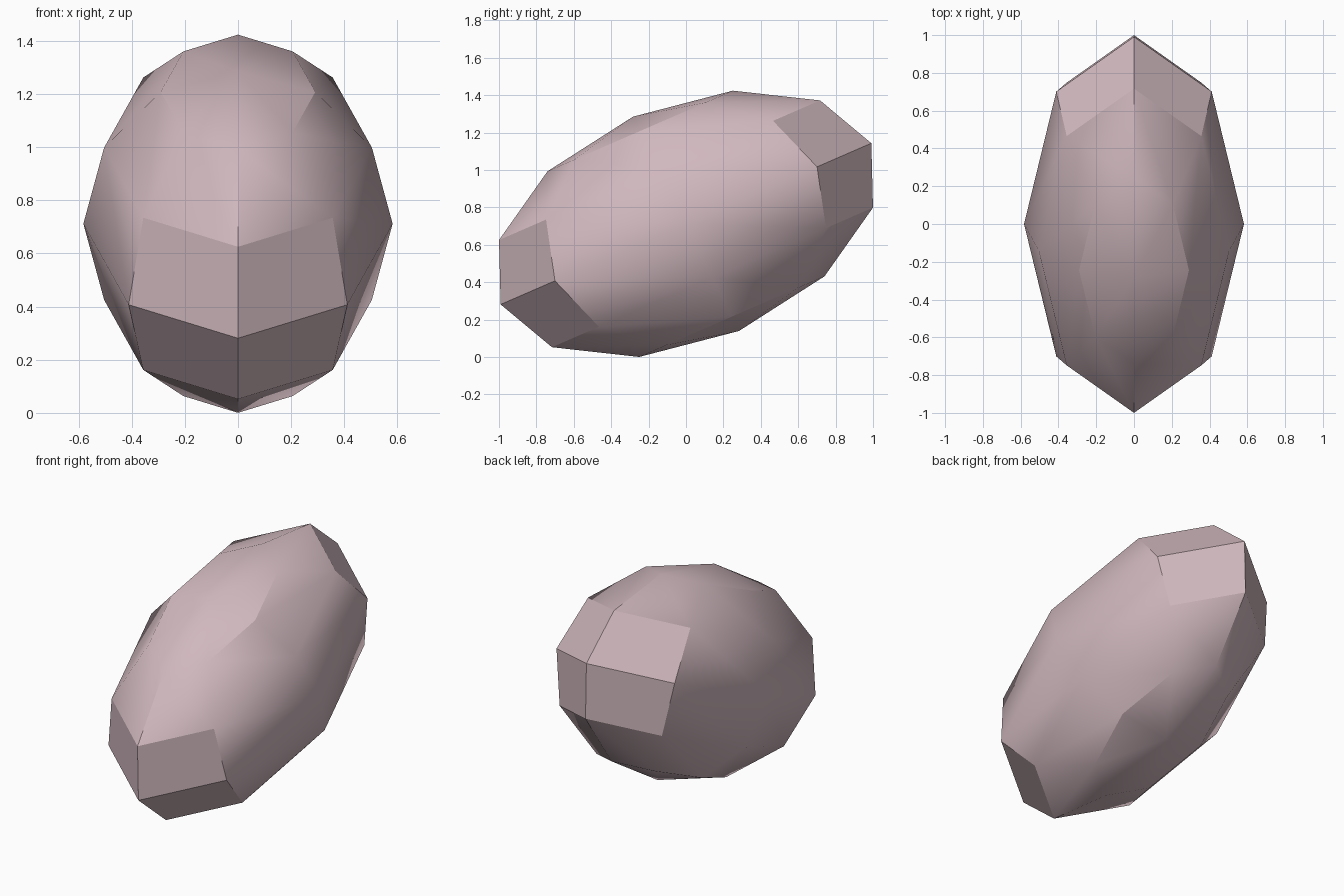
import bpy
import bmesh
import math
from mathutils import Matrix

cube = bpy.data.objects.get("Cube")
if cube:
    bpy.data.objects.remove(cube, do_unlink=True)

# Dusty pink surface
pink = bpy.data.materials.new("dusty_pink")
pink.use_nodes = True
colour = (0.63, 0.48, 0.515, 1.0)
pink.diffuse_color = colour
pink.node_tree.nodes["Principled BSDF"].inputs["Base Color"].default_value = colour

# Tilted long ellipsoid: columns are the side, long and pole half-axes, then the centre
half_width, centre_z = 0.582, 0.712
long_axis = (0.991, 0.431)
pole_axis = (-0.283, 0.573)
shape = Matrix((
    (half_width, 0, 0, 0),
    (0, long_axis[0], pole_axis[0], 0),
    (0, long_axis[1], pole_axis[1], centre_z),
    (0, 0, 0, 1),
))

mesh = bpy.data.meshes.new("pebble_body")
bm = bmesh.new()
bmesh.ops.create_uvsphere(bm, u_segments=8, v_segments=6, radius=1.0)
bmesh.ops.transform(bm, matrix=shape, verts=bm.verts)
bmesh.ops.recalc_face_normals(bm, faces=bm.faces)
bm.to_mesh(mesh)
bm.free()
mesh.materials.append(pink)

body = bpy.data.objects.new("pebble_body", mesh)
bpy.context.collection.objects.link(body)

# Smooth flanks, faceted ends
bpy.ops.object.select_all(action="DESELECT")
body.select_set(True)
bpy.context.view_layer.objects.active = body
bpy.ops.object.shade_smooth_by_angle(angle=math.radians(30))
